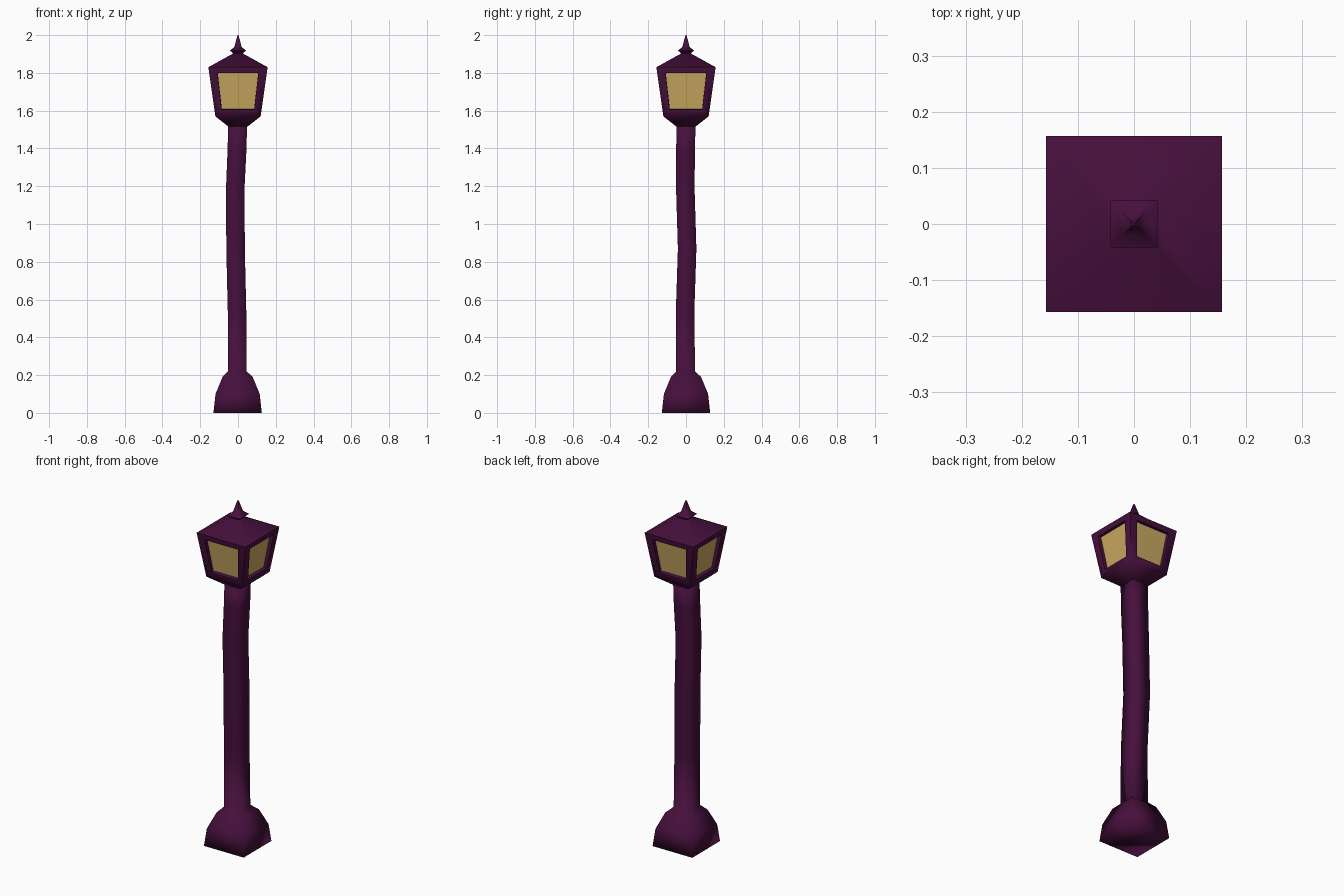
import bpy, bmesh

if "Cube" in bpy.data.objects:
    bpy.data.objects.remove(bpy.data.objects["Cube"])

def material(name, col):
    m = bpy.data.materials.new(name)
    m.diffuse_color = (*col, 1)
    m.use_nodes = True
    m.node_tree.nodes["Principled BSDF"].inputs["Base Color"].default_value = m.diffuse_color
    return m

purple = material("dark purple metal", (0.062, 0.005, 0.046))
gold = material("warm yellow glass", (0.60, 0.40, 0.12))

def loft(name, rings, angle=3.2):
    """Stack square rings (z, half width, centre x, centre y) into a closed solid."""
    bm = bmesh.new()
    loops = []
    for z, h, cx, cy in rings:
        loops.append([bm.verts.new((cx + sx * h, cy + sy * h, z))
                      for sx, sy in ((-1, -1), (1, -1), (1, 1), (-1, 1))])
    for a, b in zip(loops, loops[1:]):
        for i in range(4):
            j = (i + 1) % 4
            bm.faces.new((a[i], a[j], b[j], b[i]))
    bm.faces.new(loops[0][::-1])
    bm.faces.new(loops[-1])
    me = bpy.data.meshes.new(name)
    ob = bpy.data.objects.new(name, me)
    bpy.context.collection.objects.link(ob)
    me.materials.append(purple)
    me.materials.append(gold)
    return ob, bm

def finish(ob, bm, angle):
    bm.normal_update()
    bm.to_mesh(ob.data)
    bm.free()
    bpy.ops.object.select_all(action='DESELECT')
    ob.select_set(True)
    bpy.context.view_layer.objects.active = ob
    bpy.ops.object.shade_smooth_by_angle(angle=angle)

# stepped foot and slightly crooked post
ob, bm = loft("foot_and_post", [
    (0, 0.128, -0.002, 0), (0.10, 0.117, -0.002, 0), (0.19, 0.08, -0.002, 0),
    (0.22, 0.05, -0.004, -0.002), (0.53, 0.049, -0.005, -0.005),
    (0.87, 0.049, -0.013, 0.006), (1.20, 0.049, -0.014, -0.004),
    (1.40, 0.05, -0.005, -0.002), (1.53, 0.05, -0.002, 0)])
finish(ob, bm, 1.75)

# lantern housing with recessed glass panes and hipped roof
ob, bm = loft("lantern", [
    (1.515, 0.05, 0, 0), (1.57, 0.12, 0, 0), (1.83, 0.157, 0, 0), (1.907, 0.018, 0, 0)])
bm.normal_update()
walls = [f for f in bm.faces if 1.6 < f.calc_center_median().z < 1.8]
bmesh.ops.inset_individual(bm, faces=walls, thickness=0.035)
for f in walls:
    n = f.normal.copy()
    axis = 0 if abs(n.x) > abs(n.y) else 1
    for v in f.verts:
        top = v.co.z > 1.7
        z, half = (1.80, 0.108) if top else (1.605, 0.086)
        out = 0.12 + 0.037 * (z - 1.57) / 0.26
        v.co.z = z
        v.co[axis] = out if n[axis] > 0 else -out
        v.co[1 - axis] = half if v.co[1 - axis] > 0 else -half
bm.normal_update()
bmesh.ops.inset_individual(bm, faces=walls, thickness=0.0005, depth=-0.02)
for f in walls:
    f.material_index = 1
finish(ob, bm, 1.0)

# finial
ob, bm = loft("finial", [
    (1.895, 0.018, 0, 0), (1.918, 0.042, 0, 0), (1.938, 0.019, 0, 0), (2.0, 0.003, 0, 0)])
finish(ob, bm, 1.0)
